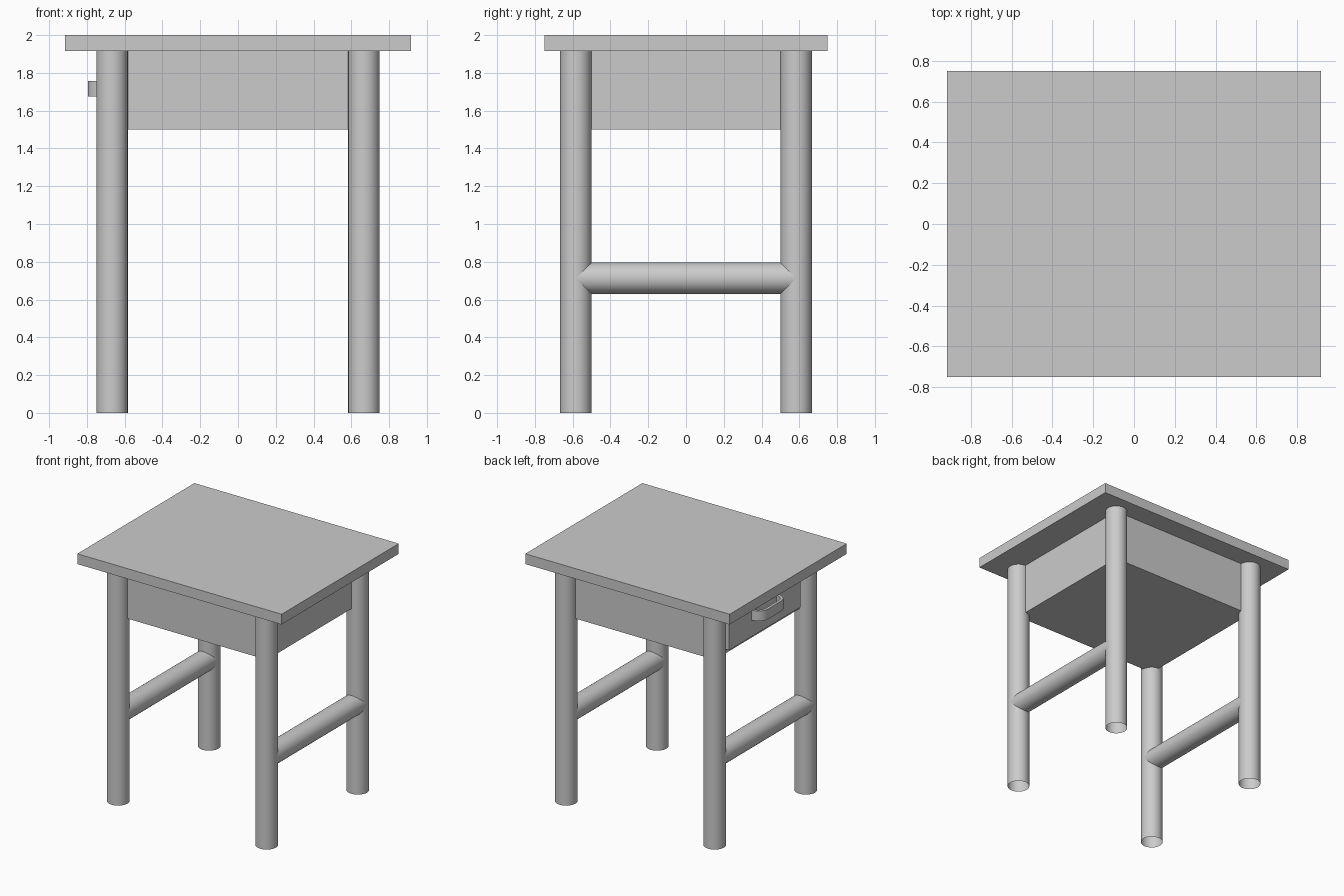
import bpy, bmesh
from math import pi, cos, sin, radians

if "Cube" in bpy.data.objects:
    bpy.data.objects.remove(bpy.data.objects["Cube"], do_unlink=True)

grey = bpy.data.materials.new("light_grey")
grey.use_nodes = True
colour = (0.6, 0.6, 0.6, 1)
grey.diffuse_color = colour
grey.node_tree.nodes["Principled BSDF"].inputs["Base Color"].default_value = colour

INCH = 1 / 12  # the table is laid out on a 24-unit-high module


def box(name, low, high):
    """Axis-aligned block between two corners."""
    bpy.ops.mesh.primitive_cube_add(size=1)
    ob = bpy.context.object
    ob.name = name
    ob.location = [(a + b) / 2 for a, b in zip(low, high)]
    ob.scale = [b - a for a, b in zip(low, high)]
    bpy.ops.object.transform_apply(location=True, rotation=False, scale=True)
    ob.data.materials.append(grey)
    return ob


def tube(name, length, location, rotation=(0, 0, 0)):
    """Round open-ended bar."""
    bpy.ops.mesh.primitive_cylinder_add(vertices=48, radius=INCH, depth=length,
                                        end_fill_type='NOTHING',
                                        location=location, rotation=rotation)
    ob = bpy.context.object
    ob.name = name
    ob.data.materials.append(grey)
    bpy.ops.object.shade_smooth_by_angle(angle=radians(30))
    return ob


LEG_X, LEG_Y = 8 * INCH, 7 * INCH
TOP_UNDERSIDE = 23 * INCH

# Table top and the drawer case below it
box("table_top", (-11 * INCH, -9 * INCH, TOP_UNDERSIDE), (11 * INCH, 9 * INCH, 2))
box("drawer_case", (-LEG_X, -LEG_Y, 1.5), (LEG_X, LEG_Y, TOP_UNDERSIDE))

# Four legs, with a stretcher joining each side pair
for side, sx in (("left", 1), ("right", -1)):
    for end, sy in (("front", -1), ("back", 1)):
        tube(f"{end}_{side}_leg", TOP_UNDERSIDE,
             (sx * LEG_X, sy * LEG_Y, TOP_UNDERSIDE / 2))
    tube(f"{side}_stretcher", 2 * LEG_Y, (sx * LEG_X, 0, 0.713), (pi / 2, 0, 0))

# Drawer front, standing proud on the right side
FACE_X = -8.5 * INCH
box("drawer_front", (FACE_X, -5.5 * INCH, 18.5 * INCH),
    (-LEG_X, 5.5 * INCH, 22.5 * INCH))


# Drawer pull: a flat strap bent into a loop with rounded ends
def strap_outline(radius):
    points = []
    for s in (1, -1):
        for i in range(13):
            a = pi / 2 * i / 12
            if s < 0:
                a = pi / 2 - a
            points.append((FACE_X - radius * sin(a), s * (INCH + radius * cos(a))))
    return points


bm = bmesh.new()
outer, inner = strap_outline(0.087), strap_outline(0.065)
rows = [[bm.verts.new((x, y, z)) for x, y in line]
        for line, z in ((outer, 1.674), (outer, 1.756), (inner, 1.756), (inner, 1.674))]
for k in range(4):
    a, b = rows[k], rows[(k + 1) % 4]
    for i in range(len(a) - 1):
        bm.faces.new((a[i], a[i + 1], b[i + 1], b[i]))
bmesh.ops.recalc_face_normals(bm, faces=bm.faces)
mesh = bpy.data.meshes.new("drawer_pull")
bm.to_mesh(mesh)
bm.free()
mesh.materials.append(grey)
pull = bpy.data.objects.new("drawer_pull", mesh)
bpy.context.collection.objects.link(pull)
bpy.ops.object.select_all(action='DESELECT')
pull.select_set(True)
bpy.context.view_layer.objects.active = pull
bpy.ops.object.shade_smooth_by_angle(angle=radians(30))
